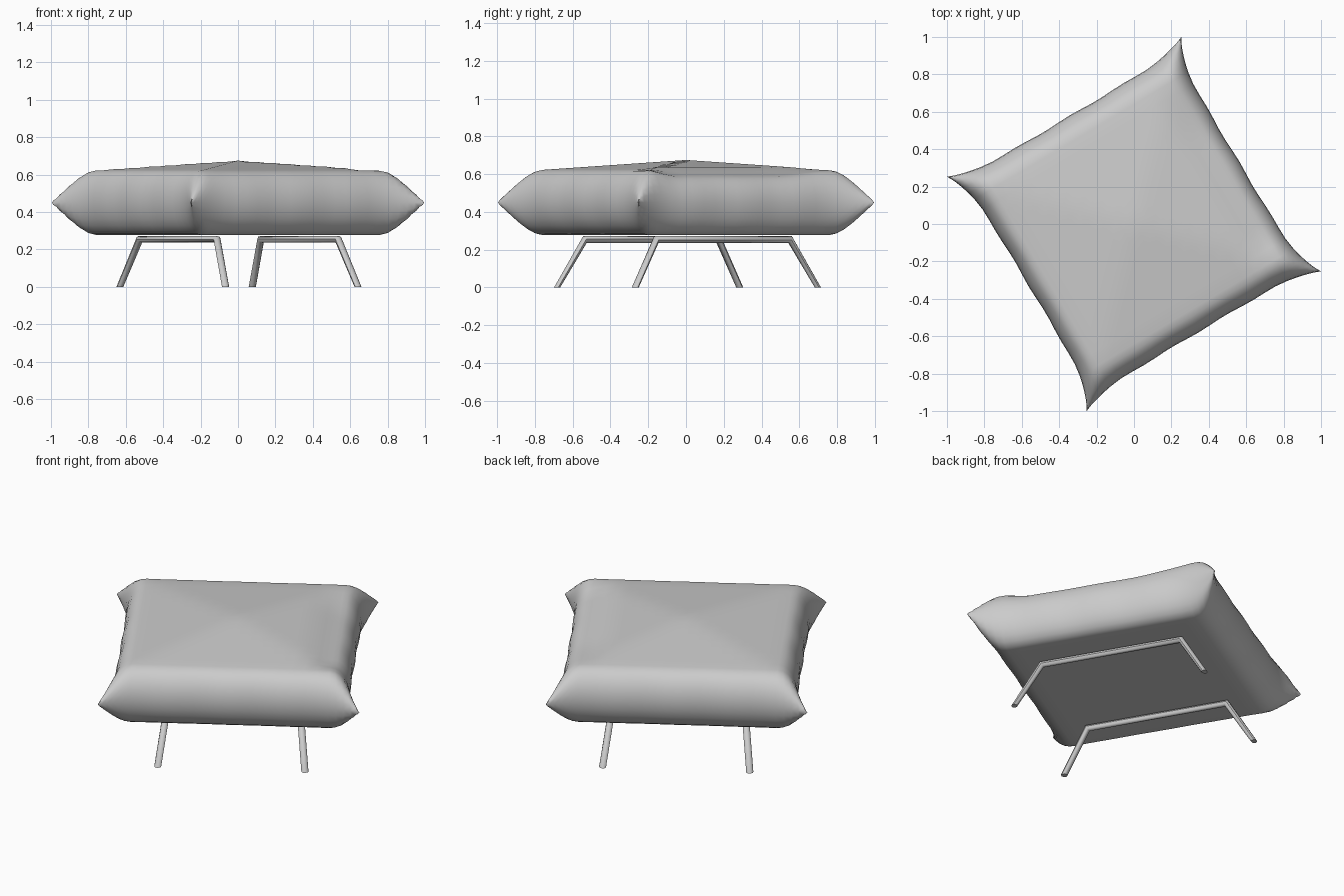
import bpy, bmesh, math
from mathutils import Matrix

if "Cube" in bpy.data.objects:
    bpy.data.objects.remove(bpy.data.objects["Cube"])

TURN = Matrix.Rotation(math.radians(30.8), 4, 'Z')     # the cushion is turned on the floor
LEG_TURN = Matrix.Translation((0.005, 0.008, 0)) @ Matrix.Rotation(math.radians(30.3), 4, 'Z')
FLAT, TIP = 0.55, 0.73                                 # flat top half-width, corner reach
SEAM_Z, HALF_H, CROWN = 0.45, 0.173, 0.052


def smooth(ob, angle):
    bpy.ops.object.select_all(action='DESELECT')
    ob.select_set(True)
    bpy.context.view_layer.objects.active = ob
    bpy.ops.object.shade_smooth_by_angle(angle=math.radians(angle))


# Stations across the cushion: (signed position, inset 0 at seam .. 1 at flat)
STEPS, INNER = 6, 16
rim = [1 - math.cos(i / STEPS * math.pi / 2) for i in range(STEPS)]
stations = [(-1, s) for s in rim]
stations += [(-1 + 2 * i / INNER, 1) for i in range(INNER + 1)]
stations += [(1, s) for s in reversed(rim)]


def nominal(st):
    t, s = st
    return t * (FLAT + (1 - s) * (TIP - FLAT)) / TIP


def place(st, across, middle):
    """Position on one axis; seam is drawn in between the pointed corners."""
    t, s = st
    v = nominal(across)
    edge = middle + (TIP - middle) * abs(v) ** 6 + 0.003 * math.cos(14 * v) * (1 - v ** 8)
    return t * (FLAT + (1 - s) * (edge - FLAT))


def bulge(st):
    return math.sqrt(max(0, 1 - (1 - st[1]) ** 2))


def ramp(a, b, x):
    k = min(1, max(0, (x - a) / (b - a)))
    return k * k * (3 - 2 * k)


# Cushion: two puffed sheets joined at the seam, one side of the top sagging
bm = bmesh.new()
for side in (1, -1):
    grid = []
    for a in stations:
        row = []
        for b in stations:
            x, y = place(a, b, 0.652), place(b, a, 0.672)
            puff = bulge(a) * bulge(b)
            z = SEAM_Z + side * HALF_H * puff
            if side > 0:
                z += CROWN * max(0, 1 - max(abs(x), abs(y)) / FLAT)
                z -= 0.03 * puff * ramp(0.4, 0.56, x) * ramp(-0.58, -0.4, y) * ramp(0.62, 0.2, y)
            row.append(bm.verts.new((x, y, z)))
        grid.append(row)
    for i in range(len(grid) - 1):
        for j in range(len(grid) - 1):
            bm.faces.new((grid[i][j], grid[i + 1][j], grid[i + 1][j + 1], grid[i][j + 1]))
bmesh.ops.remove_doubles(bm, verts=bm.verts, dist=1e-5)
bmesh.ops.recalc_face_normals(bm, faces=bm.faces)
bm.transform(TURN)
me = bpy.data.meshes.new("cushion")
bm.to_mesh(me)
bm.free()
cushion = bpy.data.objects.new("cushion", me)
bpy.context.collection.objects.link(cushion)
smooth(cushion, 60)


# Leg frames: one bent tube on each side
def leg_frame(name, sx):
    cu = bpy.data.curves.new(name, 'CURVE')
    cu.dimensions = '3D'
    cu.bevel_depth = 0.02
    cu.bevel_resolution = 2
    cu.use_fill_caps = True
    path = [(0.41, -0.56, 0), (0.375, -0.41, 0.254), (0.375, 0.41, 0.254), (0.41, 0.56, 0)]
    sp = cu.splines.new('POLY')
    sp.points.add(len(path) - 1)
    for p, (x, y, z) in zip(sp.points, path):
        p.co = (sx * x, y, z, 1)
    ob = bpy.data.objects.new(name, cu)
    bpy.context.collection.objects.link(ob)
    bpy.ops.object.select_all(action='DESELECT')
    ob.select_set(True)
    bpy.context.view_layer.objects.active = ob
    bpy.ops.object.convert(target='MESH')
    ob = bpy.context.view_layer.objects.active
    for v in ob.data.vertices:      # feet cut level with the floor
        if v.co.z < 0.05:
            v.co.z = 0
    ob.data.transform(LEG_TURN)
    smooth(ob, 50)


leg_frame("left_leg_frame", -1)
leg_frame("right_leg_frame", 1)
